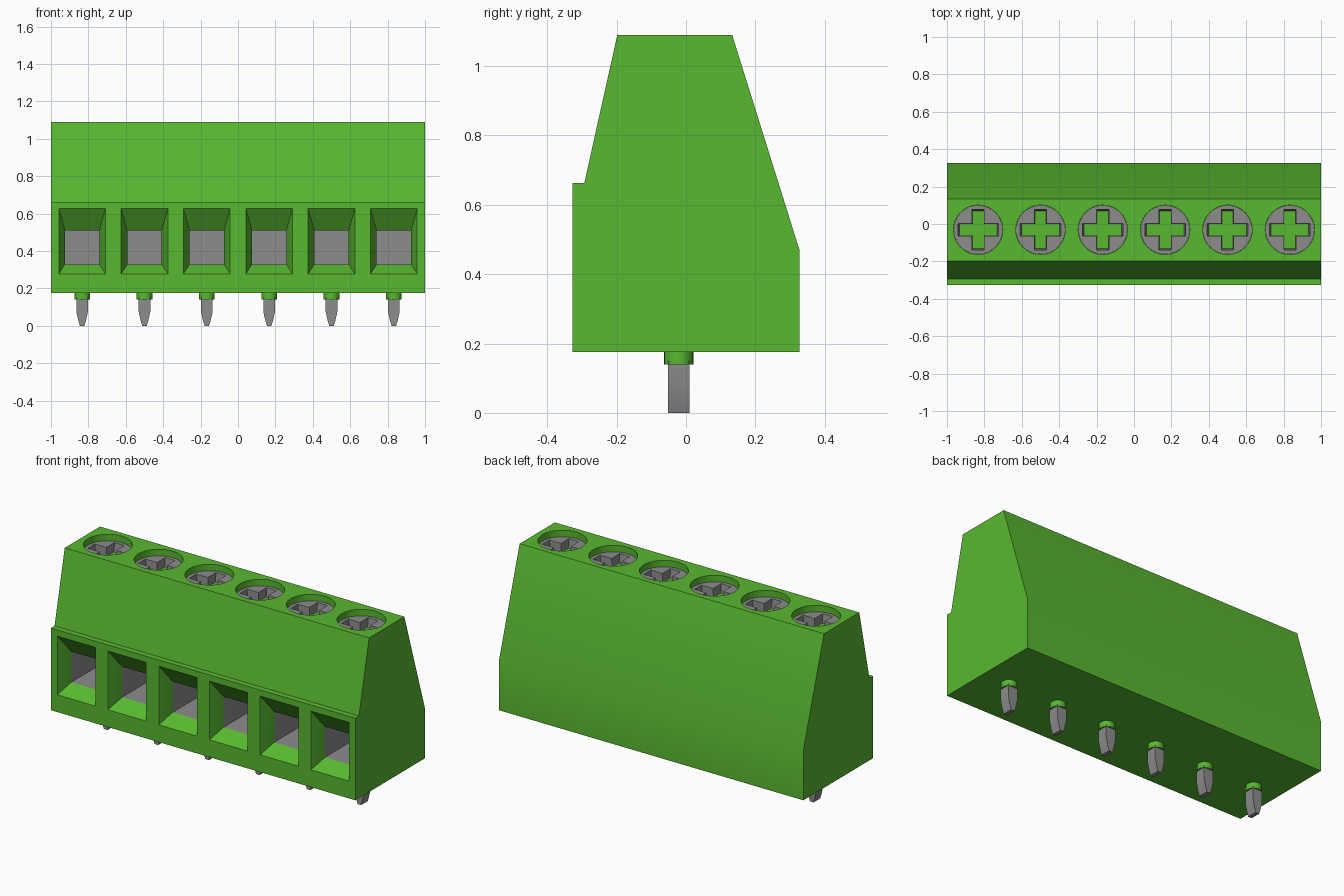
import bpy, bmesh, math

if "Cube" in bpy.data.objects:
    bpy.data.objects.remove(bpy.data.objects["Cube"])


def material(name, rgb):
    m = bpy.data.materials.new(name)
    m.use_nodes = True
    m.diffuse_color = (*rgb, 1)
    m.node_tree.nodes["Principled BSDF"].inputs["Base Color"].default_value = (*rgb, 1)
    return m


GREEN = material("green plastic", (0.098, 0.479, 0.03))
METAL = material("grey metal", (0.262, 0.262, 0.262))


def loft(bm, rings):
    """Closed solid through rings of equal point count."""
    vs = [[bm.verts.new(p) for p in r] for r in rings]
    n = len(vs[0])
    faces = [bm.faces.new(vs[0]), bm.faces.new(vs[-1])]
    for a, b in zip(vs, vs[1:]):
        faces += [bm.faces.new((a[i], a[(i + 1) % n], b[(i + 1) % n], b[i])) for i in range(n)]
    bmesh.ops.recalc_face_normals(bm, faces=faces)


def make(name, solids, *mats):
    bm = bmesh.new()
    for rings in solids:
        loft(bm, rings)
    me = bpy.data.meshes.new(name)
    bm.to_mesh(me)
    bm.free()
    for m in mats:
        me.materials.append(m)
    ob = bpy.data.objects.new(name, me)
    bpy.context.collection.objects.link(ob)
    return ob


def cut(ob, cutter):
    """Subtract the cutter, apply the result and discard the cutter."""
    mod = ob.modifiers.new("cut", 'BOOLEAN')
    mod.operation, mod.solver, mod.object = 'DIFFERENCE', 'EXACT', cutter
    dg = bpy.context.evaluated_depsgraph_get()
    me = bpy.data.meshes.new_from_object(ob.evaluated_get(dg))
    ob.modifiers.clear()
    ob.data = me
    bpy.data.objects.remove(cutter)


def circle(x, y, z, r, n=40):
    return [(x + r * math.cos(2 * math.pi * i / n), y + r * math.sin(2 * math.pi * i / n), z)
            for i in range(n)]


def rect_xz(x, y, hw, z0, z1):
    return [(x - hw, y, z0), (x + hw, y, z0), (x + hw, y, z1), (x - hw, y, z1)]


def rect_xy(x, y, z, hx, hy):
    return [(x - hx, y - hy, z), (x + hx, y - hy, z), (x + hx, y + hy, z), (x - hx, y + hy, z)]


def cross(x, y, z, a, w):
    pts = [(a, -w), (a, w), (w, w), (w, a), (-w, a), (-w, w),
           (-a, w), (-a, -w), (-w, -w), (-w, -a), (w, -a), (w, -w)]
    return [(x + px, y + py, z) for px, py in pts]


XS = [(i - 2.5) / 3 for i in range(6)]
SCREW_Y, PIN_Y = -0.031, -0.021

# Housing: side profile extruded along x
profile = [(-0.327, 0.175), (0.327, 0.175), (0.327, 0.47), (0.133, 1.09),
           (-0.198, 1.09), (-0.293, 0.663), (-0.327, 0.663)]
housing = make("housing", [[[(x, y, z) for y, z in profile] for x in (-1, 1)]], GREEN, METAL)

# Flared wire openings and screw wells cut into the housing
cutters = []
for x in XS:
    cutters.append([rect_xz(x, -0.340, 0.130, 0.270, 0.644),
                    rect_xz(x, -0.242, 0.092, 0.329, 0.511),
                    rect_xz(x, 0.10, 0.092, 0.329, 0.511)])
    cutters.append([circle(x, SCREW_Y, z, 0.132) for z in (1.0, 1.2)])
cut(housing, make("housing_cutter", cutters, GREEN))

# Inner walls of the wire openings are metal
for p in housing.data.polygons:
    c = p.center
    inside = -0.25 < c.y < 0.11 and 0.32 < c.z < 0.52 and abs(c.x) < 0.98
    p.material_index = 1 if inside else 0

parts = [housing]
for i, x in enumerate(XS, 1):
    # Screw head with cross slot
    screw = make(f"screw_{i}", [[circle(x, SCREW_Y, z, 0.131) for z in (0.95, 1.052)]], METAL)
    slot = [cross(x, SCREW_Y, 0.995, 0.100, 0.030), cross(x, SCREW_Y, 1.06, 0.110, 0.033)]
    cut(screw, make("slot_cutter", [slot], METAL))
    # Round collar under the housing
    collar = make(f"pin_collar_{i}",
                  [[circle(x, PIN_Y, z, 0.042, 24) for z in (0.14, 0.18)]], GREEN)
    # Square pin, tapering in width to a blunt tip
    pin = make(f"pin_{i}", [[rect_xy(x, PIN_Y, z, hx, 0.031) for z, hx in
                             ((0.15, 0.031), (0.075, 0.031), (0.03, 0.021), (0.0, 0.012))]], METAL)
    parts += [screw, collar, pin]

# Smooth the round walls, keep edges sharp
bpy.ops.object.select_all(action='DESELECT')
for ob in parts:
    ob.select_set(True)
bpy.context.view_layer.objects.active = housing
bpy.ops.object.shade_smooth_by_angle(angle=math.radians(25))
